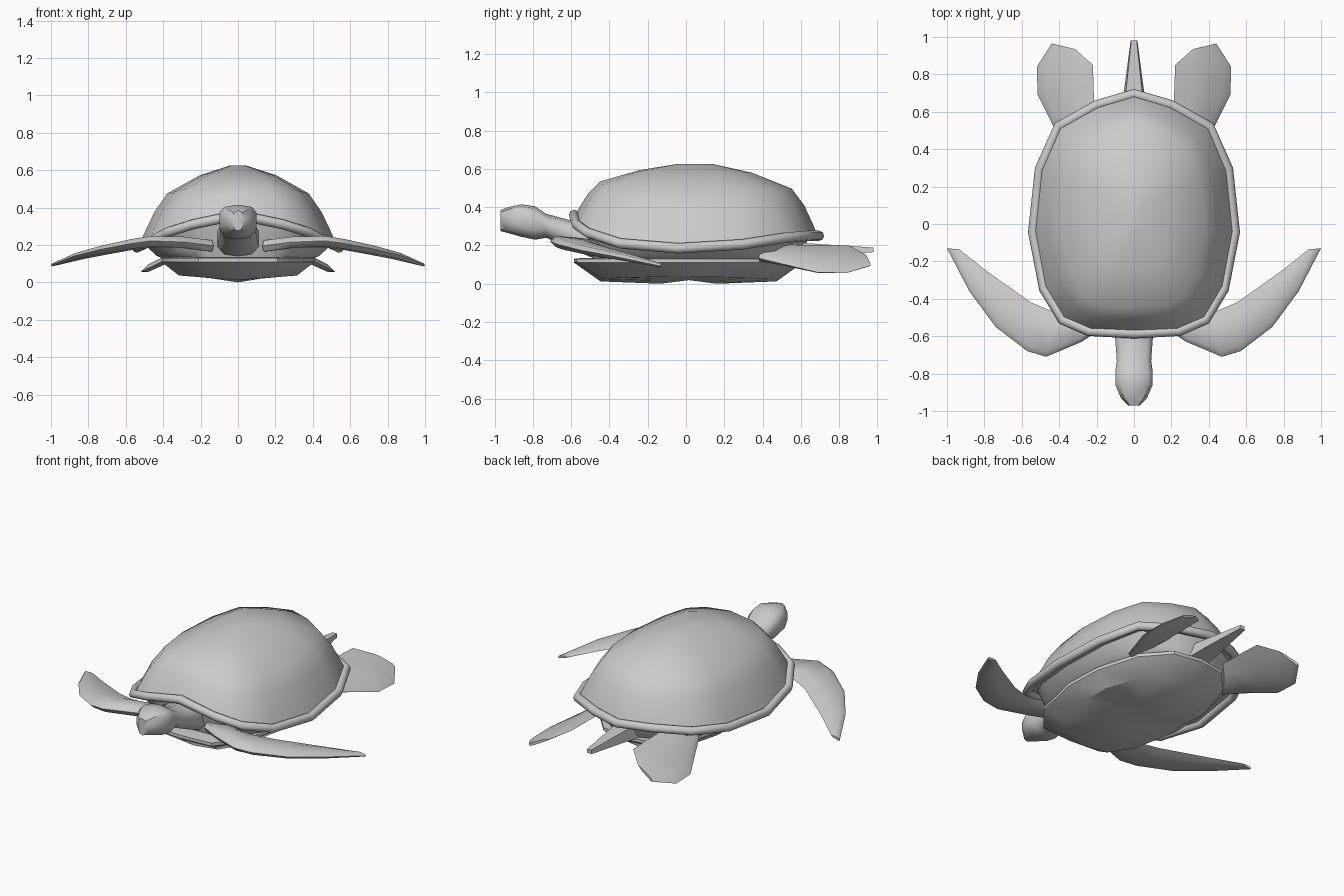
import bpy, bmesh
from math import radians, cos, sin, pi
from mathutils import Vector

if "Cube" in bpy.data.objects:
    bpy.data.objects.remove(bpy.data.objects["Cube"])


def loft(name, rings, loop=False, angle=50, mirror=False):
    """Skin a list of equal-length closed rings; cap the ends unless looped."""
    bm = bmesh.new()
    vs = [[bm.verts.new(p) for p in r] for r in rings]
    n = len(vs[0])
    for k in range(len(vs) if loop else len(vs) - 1):
        a, b = vs[k], vs[(k + 1) % len(vs)]
        for i in range(n):
            j = (i + 1) % n
            bm.faces.new((a[i], a[j], b[j], b[i]))
    if not loop:
        for r in (vs[0], vs[-1]):
            c = bm.verts.new(sum((v.co for v in r), Vector()) / n)
            for i in range(n):
                bm.faces.new((r[i], r[(i + 1) % n], c))
    bmesh.ops.recalc_face_normals(bm, faces=bm.faces[:])
    me = bpy.data.meshes.new(name)
    bm.to_mesh(me)
    bm.free()
    ob = bpy.data.objects.new(name, me)
    bpy.context.collection.objects.link(ob)
    if mirror:
        ob.modifiers.new("Mirror", 'MIRROR')
    bpy.ops.object.select_all(action='DESELECT')
    ob.select_set(True)
    bpy.context.view_layer.objects.active = ob
    bpy.ops.object.shade_smooth_by_angle(angle=radians(angle))
    return ob


def full(half):
    """Complete a half outline that starts and ends on x = 0."""
    return half + [(-p[0], *p[1:]) for p in half[-2:0:-1]]


# Shell edge, wavy: high over the neck and low at the sides
edge = full([(0, -.585, .36), (.24, -.573, .31), (.385, -.51, .265),
             (.485, -.34, .21), (.54, -.04, .185), (.505, .29, .205),
             (.405, .52, .24), (.2, .635, .25), (0, .695, .25)])
CY, TOP = .045, .625


def edge_ring(sx, sy, h):
    return [(x * sx, CY + (y - CY) * sy, z + (TOP - z) * h) for x, y, z in edge]


# Domed upper shell
levels = [(.93, .94, 0), (.99, .99, 0), (.93, .95, .17), (.83, .88, .43),
          (.70, .78, .66), (.38, .46, .88), (.08, .15, 1)]
loft("upper_shell", [edge_ring(*l) for l in levels], angle=60)

# Rounded rim that follows the shell edge
rim = []
for x, y, z in edge:
    d = Vector((x, y - CY, 0)).normalized()
    rim.append([Vector((x, y, z)) + d * .027 * cos(a) + Vector((0, 0, .027 * sin(a)))
                for a in [2 * pi * i / 8 for i in range(8)]])
loft("shell_rim", rim, loop=True, angle=60)

# Body between the shells
loft("body", [[(x * s, CY + (y - CY) * t, z * f + .11 * (1 - f)) for x, y, z in edge]
              for s, t, f in ((.66, .84, 0), (.8, .88, .4), (.9, .92, 1.05))])

# Belly plate with a shallow keel
belly = full([(0, -.585), (.21, -.57), (.34, -.41), (.41, -.1), (.4, .15),
              (.32, .42), (.18, .58), (0, .61)])


def belly_ring(s, z, keel=0):
    return [(x * s, .015 + (y - .015) * s, z + keel * abs(x)) for x, y in belly]


loft("belly_plate", [belly_ring(.93, .135), belly_ring(1, .13), belly_ring(1, .11),
                     belly_ring(.77, .012, .06), belly_ring(.25, 0, .07)], angle=35)

# Head and neck: y, half width, bottom, top
sections = [(-.97, .03, .275, .385), (-.93, .07, .265, .40), (-.86, .1, .245, .415),
            (-.79, .1, .23, .405), (-.73, .092, .24, .365), (-.62, .1, .19, .335),
            (-.5, .11, .14, .32), (-.38, .11, .14, .3)]
loft("head_and_neck", [[(x, y, z) for x, z in full(
    [(0, t), (w * .75, t - .012), (w, t - .045), (w, b + .05), (w * .65, b + .01), (0, b)])]
    for y, w, b, t in sections], angle=45)

# Tail
loft("tail", [[(-w, y, z - h), (w, y, z - h), (w * .8, y, z + h), (-w * .8, y, z + h)]
              for y, w, z, h in ((.5, .08, .17, .05), (.7, .055, .175, .032),
                                 (.98, .018, .177, .012))], angle=40)


def fin(name, stations):
    """Flat paddle: each station is lead point, trail point, half thickness."""
    rings = []
    for a, b, t in stations:
        a, b, up = Vector(a), Vector(b), Vector((0, 0, t))
        p, q = a.lerp(b, .12), a.lerp(b, .7)
        rings.append([a, p + up, q + up * .8, b, q - up * .8, p - up])
    loft(name, rings, angle=60, mirror=True)


# Front flippers, swept back
fin("front_flippers", [((.13, -.53, .195), (.2, -.40, .19), .03),
                       ((.28, -.63, .215), (.36, -.475, .21), .03),
                       ((.47, -.71, .222), (.43, -.47, .205), .028),
                       ((.57, -.68, .208), (.55, -.42, .19), .026),
                       ((.74, -.55, .175), (.67, -.335, .165), .022),
                       ((.88, -.36, .14), (.79, -.25, .14), .017),
                       ((1.0, -.13, .092), (.935, -.135, .105), .008)])


def slope(x, y):
    return (x, y, .205 - .48 * (x - .21))


# Rear paddles, tilted outward
fin("rear_flippers", [(slope(*a), slope(*b), t) for a, b, t in (
    ((.36, .38), (.2, .42), .025), ((.43, .52), (.215, .6), .022),
    ((.515, .69), (.215, .7), .02), ((.52, .84), (.22, .85), .017),
    ((.44, .965), (.315, .935), .01))])
